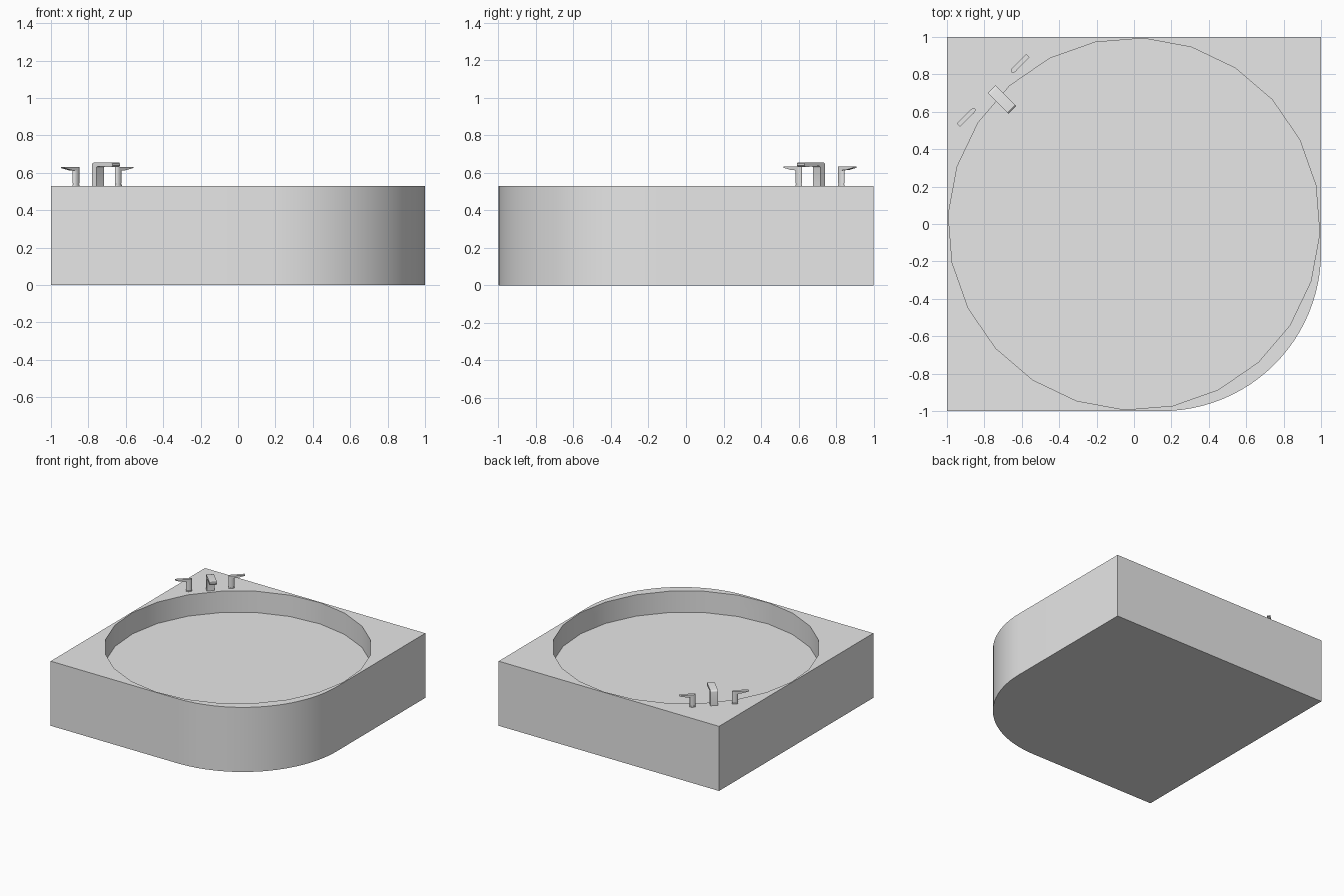
import bpy, bmesh, math
from mathutils import Matrix, Vector

if "Cube" in bpy.data.objects:
    bpy.data.objects.remove(bpy.data.objects["Cube"], do_unlink=True)

RIM = 0.53      # height of the tub deck
FLOOR = 0.355   # height of the basin floor

grey = bpy.data.materials.new("light grey")
grey.use_nodes = True
grey.diffuse_color = (0.8, 0.8, 0.8, 1)
grey.node_tree.nodes["Principled BSDF"].inputs["Base Color"].default_value = (0.8, 0.8, 0.8, 1)


def prism(name, outline, depth, matrix=None):
    """Extrude a flat xy outline along z, then place it with a matrix."""
    bm = bmesh.new()
    face = bm.faces.new([bm.verts.new((x, y, 0)) for x, y in outline])
    res = bmesh.ops.extrude_face_region(bm, geom=[face])
    verts = [g for g in res["geom"] if isinstance(g, bmesh.types.BMVert)]
    bmesh.ops.translate(bm, verts=verts, vec=(0, 0, depth))
    if matrix is not None:
        bm.transform(matrix)
    bmesh.ops.recalc_face_normals(bm, faces=bm.faces)
    mesh = bpy.data.meshes.new(name)
    bm.to_mesh(mesh)
    bm.free()
    mesh.materials.append(grey)
    obj = bpy.data.objects.new(name, mesh)
    bpy.context.collection.objects.link(obj)
    return obj


def smooth(obj):
    bpy.ops.object.select_all(action='DESELECT')
    obj.select_set(True)
    bpy.context.view_layer.objects.active = obj
    bpy.ops.object.shade_smooth_by_angle(angle=math.radians(35))


def arc(cx, cy, rx, ry, start, end, steps):
    """Points along an elliptical arc, angles in degrees."""
    angles = [math.radians(start + (end - start) * i / steps) for i in range(steps + 1)]
    return [(cx + rx * math.cos(a), cy + ry * math.sin(a)) for a in angles]


# Tub body: square with one large rounded corner at front left
R = 0.85
tub = prism("tub_body", [(1, 1), (-1, 1), (-1, -1)] + arc(1 - R, R - 1, R, R, -90, 0, 24), RIM)

# Round basin cut into the deck
cutter = prism("basin_cutter", arc(0, 0, 0.994, 0.994, -3, 357, 24)[:-1], 0.4,
               Matrix.Translation((0, 0, FLOOR)))
cutter.hide_render = True
cut = tub.modifiers.new("basin", 'BOOLEAN')
cut.operation = 'DIFFERENCE'
cut.solver = 'EXACT'
cut.object = cutter
bpy.context.view_layer.objects.active = tub
bpy.ops.object.modifier_apply(modifier=cut.name)
bpy.data.objects.remove(cutter, do_unlink=True)
smooth(tub)


def upright(origin, heading, width):
    """Matrix mapping a side profile (distance, height) to a centred slab along a heading."""
    return (Matrix.Translation(origin) @ Matrix.Rotation(heading, 4, 'Z')
            @ Matrix.Rotation(math.pi / 2, 4, 'X') @ Matrix.Translation((0, 0, -width / 2)))


# Spout: upright post with a flat arm reaching over the basin
spout_profile = ([(0, 0), (0.035, 0)] + arc(0.045, 0.095, 0.01, 0.01, 180, 90, 3)
                 + [(0.148, 0.100), (0.156, 0.108), (0.156, 0.119), (0.150, 0.124)]
                 + arc(0.014, 0.110, 0.014, 0.014, 90, 180, 3))
smooth(prism("spout", spout_profile, 0.057,
             upright(Vector((-0.761, 0.721, RIM)), -math.pi / 4, 0.057)))

# Two lever handles, one on each side of the spout
lever_profile = [(0, 0.082), (0.045, 0.084), (0.102, 0.096), (0.102, 0.102), (0, 0.102)]
for name, heading in (("right", -3 * math.pi / 4), ("left", math.pi / 4)):
    out = Vector((math.cos(heading), math.sin(heading), 0))
    base = Vector((-0.753, 0.714, RIM)) + out * 0.16
    for part, low, high, rx, ry in (("foot", 0, 0.007, 0.0225, 0.0135),
                                    ("neck", 0.006, 0.013, 0.018, 0.010),
                                    ("post", 0.012, 0.102, 0.0225, 0.0130)):
        place = Matrix.Translation(base + Vector((0, 0, low))) @ Matrix.Rotation(heading, 4, 'Z')
        smooth(prism(f"{name}_handle_{part}", arc(0, 0, rx, ry, 0, 360, 20)[:-1], high - low, place))
    prism(f"{name}_handle_lever", lever_profile, 0.0255, upright(base, heading, 0.0255))
